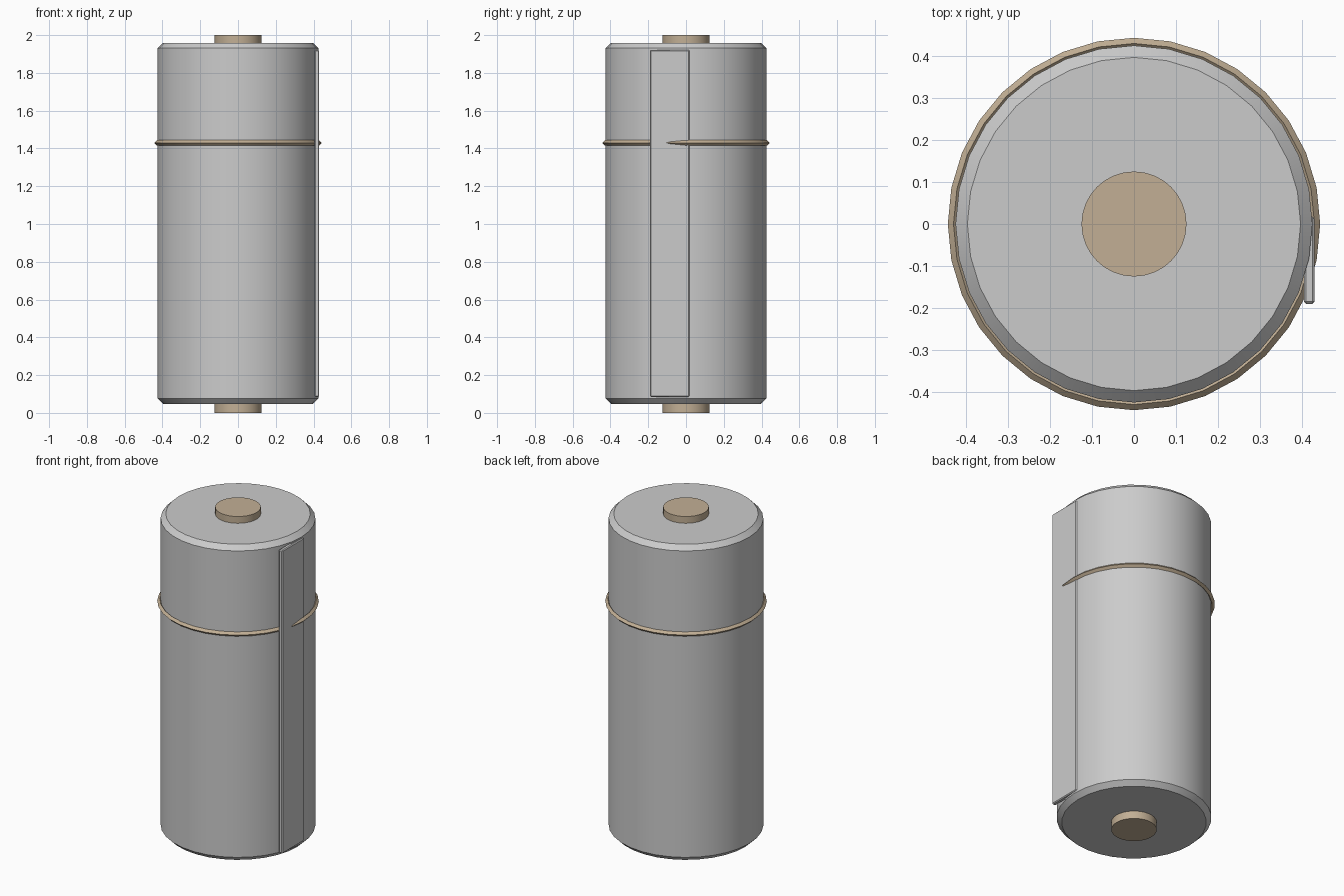
import bpy, math

if "Cube" in bpy.data.objects:
    bpy.data.objects.remove(bpy.data.objects["Cube"])

tan = bpy.data.materials.new("tan")
tan.diffuse_color = (0.54, 0.43, 0.30, 1)
tan.use_nodes = True
tan.node_tree.nodes["Principled BSDF"].inputs["Base Color"].default_value = tan.diffuse_color


def finish(name, mat=None, bevel=0.0, smooth=True):
    ob = bpy.context.object
    ob.name = name
    if mat:
        ob.data.materials.append(mat)
    if bevel:
        m = ob.modifiers.new("bevel", 'BEVEL')
        m.width, m.segments, m.limit_method = bevel, 1, 'ANGLE'
        m.angle_limit = math.radians(40)
        bpy.ops.object.modifier_apply(modifier=m.name)
    if smooth:
        bpy.ops.object.shade_smooth_by_angle(angle=math.radians(30))
    return ob


def cylinder(name, radius, z0, z1, **kw):
    bpy.ops.mesh.primitive_cylinder_add(vertices=32, radius=radius, depth=z1 - z0,
                                        location=(0, 0, (z0 + z1) / 2))
    return finish(name, **kw)


# rolled sheet with chamfered rims, and the wooden rod through it
cylinder("roll", 0.425, 0.047, 1.959, bevel=0.028)
cylinder("rod", 0.125, 0.0, 2.0, mat=tan)

# loose edge of the sheet
x0, x1, y0, y1, z0, z1 = 0.405, 0.43, -0.19, 0.018, 0.085, 1.922
bpy.ops.mesh.primitive_cube_add(size=1, location=((x0 + x1) / 2, (y0 + y1) / 2, (z0 + z1) / 2))
bpy.context.object.scale = (x1 - x0, y1 - y0, z1 - z0)
bpy.ops.object.transform_apply(location=False, rotation=False, scale=True)
finish("sheet_edge", bevel=0.005, smooth=False)

# tie cord around the roll
bpy.ops.mesh.primitive_torus_add(major_segments=32, minor_segments=4, major_radius=0.43,
                                 minor_radius=0.0135, location=(0, 0, 1.43))
finish("tie_cord", mat=tan)
